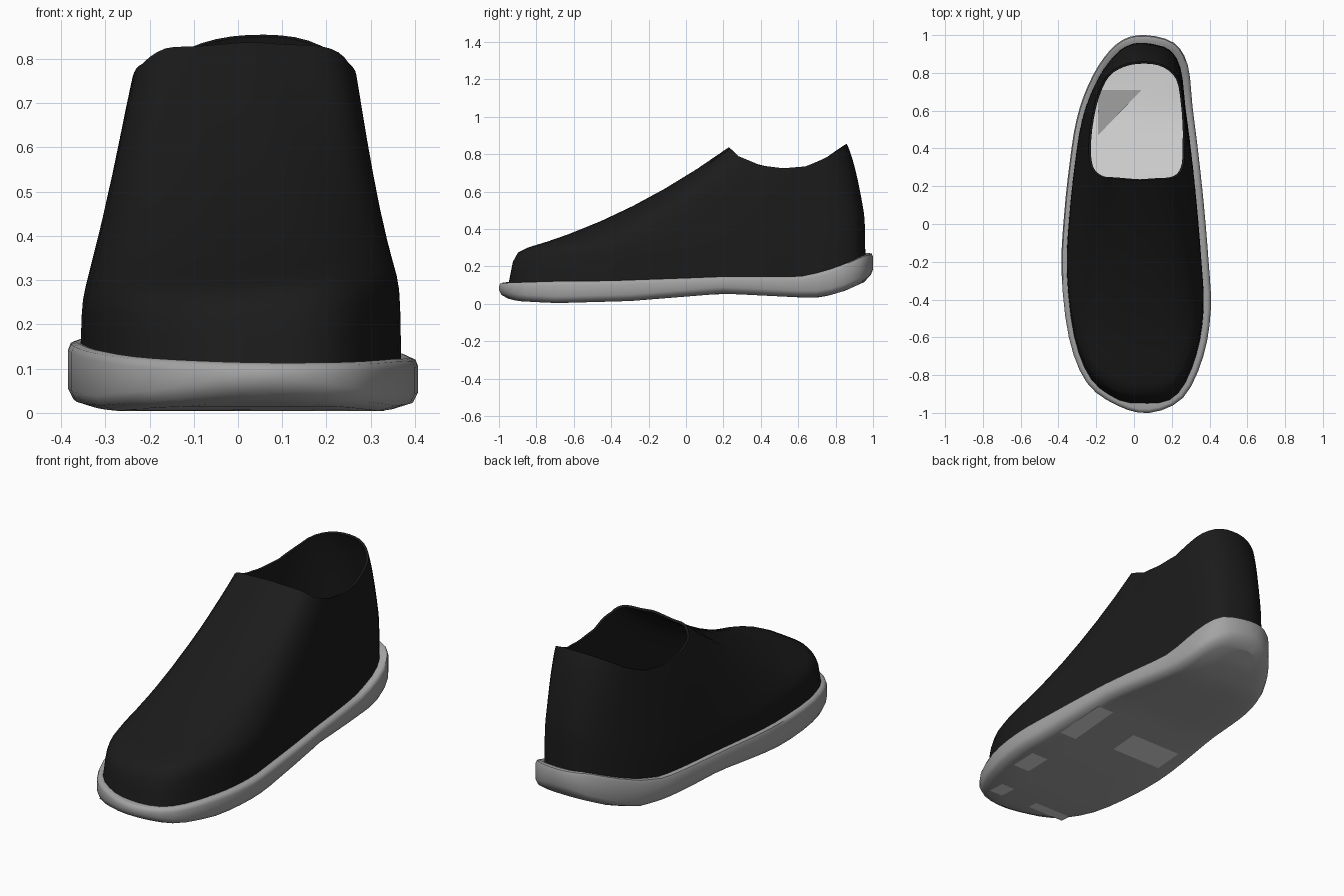
import bpy, bmesh, math
from mathutils import Vector

cube = bpy.data.objects.get("Cube")
if cube:
    bpy.data.objects.remove(cube, do_unlink=True)


def material(name, value):
    m = bpy.data.materials.new(name)
    m.use_nodes = True
    color = (value, value, value, 1)
    m.diffuse_color = color
    m.node_tree.nodes["Principled BSDF"].inputs["Base Color"].default_value = color
    return m


BLACK = material("black fabric", 0.011)
GREY = material("grey rubber", 0.37)
PALE = material("pale grey lining", 0.74)

# Matching key points: sole outline (x, y) and collar opening (x, y)
KEYS = [
    (.06, 1, .06, .86), (.21, .96, .16, .84), (.285, .84, .235, .77),
    (.31, .62, .26, .64), (.34, .38, .27, .5), (.37, .1, .268, .4),
    (.395, -.2, .265, .32), (.407, -.45, .24, .265), (.367, -.7, .19, .24),
    (.26, -.92, .1, .235), (.08, -1, .03, .23), (-.09, -.96, -.04, .235),
    (-.25, -.84, -.1, .24), (-.345, -.6, -.165, .245), (-.384, -.25, -.215, .28),
    (-.37, .05, -.235, .33), (-.34, .33, -.24, .42), (-.305, .55, -.226, .55),
    (-.245, .73, -.195, .68), (-.16, .88, -.14, .79), (-.06, .975, -.05, .845)]

# Height profiles along the length: (y, z)
SOLE_TOP = [(-1, .113), (-.7, .13), (0, .153), (.2, .16), (.6, .157), (.73, .183), (.85, .225),
            (.95, .268), (1, .275)]
SOLE_LOW = [(-1, .04), (-.9, .015), (-.7, .004), (-.3, .015), (.2, .055), (.6, .035), (.73, .035),
            (.85, .07), (.95, .115), (1, .15)]
COLLAR = [(.23, .838), (.28, .79), (.4, .74), (.52, .725), (.64, .735), (.75, .78), (.86, .855)]


def height(profile, y):
    if y <= profile[0][0]:
        return profile[0][1]
    for (y0, z0), (y1, z1) in zip(profile, profile[1:]):
        if y <= y1:
            return z0 + (z1 - z0) * (y - y0) / (y1 - y0)
    return profile[-1][1]


def top_z(x, y):
    return height(SOLE_TOP, y) - 0.04 * x * min(1, (y + 1.2) / .8)


def bed_z(x, y):
    """Footbed: just under the lip, kept shallow at the heel."""
    z = top_z(x, y) - .01
    return min(z, .15 + .35 * (z - .15))


def low_z(x, y):
    return height(SOLE_LOW, y)


def smooth_loop(points, steps=3):
    """Closed Catmull-Rom curve through the points."""
    n, out = len(points), []
    for i in range(n):
        a, b, c, d = (points[(i + k) % n] for k in (-1, 0, 1, 2))
        for s in range(steps):
            t = s / steps
            out.append(0.5 * (2 * b + (c - a) * t + (2 * a - 5 * b + 4 * c - d) * t ** 2
                              + (3 * b - a - 3 * c + d) * t ** 3))
    return out


outline = smooth_loop([Vector(k[:2]) for k in reversed(KEYS)])
collar = smooth_loop([Vector(k[2:]) for k in reversed(KEYS)])
N = len(outline)


def inset(i, d):
    t = (outline[(i + 1) % N] - outline[i - 1]).normalized()
    return outline[i] - Vector((t.y, -t.x)) * d


def smooth(obj, angle=50):
    bpy.ops.object.select_all(action='DESELECT')
    obj.select_set(True)
    bpy.context.view_layer.objects.active = obj
    bpy.ops.object.shade_smooth_by_angle(angle=math.radians(angle))


def finish(name, bm, mat):
    mesh = bpy.data.meshes.new(name)
    bm.to_mesh(mesh)
    bm.free()
    mesh.materials.append(mat)
    obj = bpy.data.objects.new(name, mesh)
    bpy.context.collection.objects.link(obj)
    smooth(obj)
    return obj


def loft(name, rings, mat):
    """Skin a stack of closed rings with quads."""
    bm = bmesh.new()
    rows = [[bm.verts.new(p) for p in ring] for ring in rings]
    for r0, r1 in zip(rows, rows[1:]):
        for i in range(N):
            j = (i + 1) % N
            bm.faces.new((r0[i], r0[j], r1[j], r1[i]))
    return finish(name, bm, mat)


def flat_ring(d, width, surface, lift=0.0):
    """Outline inset by d, squeezed towards the middle line by width."""
    ring = []
    for i in range(N):
        p = inset(i, d)
        x = 0.02 + (p.x - 0.02) * width
        ring.append((x, p.y, surface(x, p.y) + lift))
    return ring


# Sole: underside, rounded wall, top lip and footbed (halves overlap at the middle)
OVERLAP = -.03
loft("sole", [
    flat_ring(.05, OVERLAP, low_z), flat_ring(.05, .5, low_z), flat_ring(.05, 1, low_z),
    flat_ring(.012, 1, low_z, .012), flat_ring(0, 1, low_z, .035),
    flat_ring(0, 1, top_z, -.02), flat_ring(.006, 1, top_z, -.005),
    flat_ring(.02, 1, top_z), flat_ring(.06, 1, top_z, -.01), flat_ring(.07, 1, bed_z),
    flat_ring(.07, .5, bed_z), flat_ring(.07, OVERLAP, bed_z)], GREY)

# Insole: pale sheet on the footbed
loft("insole", [flat_ring(.06, w, bed_z, .005) for w in (1, .5, OVERLAP)], PALE)

# Upper: wall rising from the sole, rounded shoulder, then slope to the collar
STAGES = [.06, .15, .25, .4, .55, .7, .85, 1]
columns = []
for i in range(N):
    front = min(1, max(0, (0.5 - outline[i].y) / 1.3))
    back = max(0, outline[i].y) ** 4
    b = inset(i, .028 + .012 * back + .025 * max(0, outline[i].x))
    b.y = max(b.y, -.95 + .3 * (b.x - .06) ** 2)
    base = Vector((b.x, b.y, top_z(b.x, b.y) - .012))
    rim = Vector((*collar[i], height(COLLAR, collar[i].y)))
    shoulder = base.lerp(rim, .03)
    shoulder.z = base.z + .13 + .04 * front ** 3 + .07 * back + .08 * b.x
    slope = []
    for t in STAGES:
        p = shoulder.lerp(rim, t)
        p.z += (.05 - .115 * front) * 4 * t * (1 - t)
        slope.append(p)
    below = base.lerp(shoulder, .7)
    bend = (below + shoulder * 2 + slope[0]) / 4
    columns.append([base, base.lerp(shoulder, .35), below, bend] + slope)
upper = loft("upper", zip(*columns), BLACK)
wall = upper.modifiers.new("thickness", 'SOLIDIFY')
wall.thickness = .012
wall.offset = -1
bpy.ops.object.modifier_apply(modifier=wall.name)
smooth(upper)

# Heel pad: thin grey triangle on the insole
bm = bmesh.new()
pad = [(-.19, .47), (.04, .71), (-.19, .71)]
bm.faces.new([bm.verts.new((x, y, bed_z(x, y) + .009)) for x, y in pad])
finish("heel_pad", bm, GREY)

# Tread patches: thin pale plates under the sole (x, y, width, length)
PATCHES = [(-.13, -.06, .3, .16), (.29, -.03, .1, .3), (.28, -.49, .1, .15),
           (-.12, -.82, .22, .06), (.21, -.8, .08, .1)]
for n, (x, y, w, l) in enumerate(PATCHES, 1):
    bm = bmesh.new()
    bmesh.ops.create_grid(bm, x_segments=2, y_segments=6, size=.5)
    for v in bm.verts:
        px, py = x + v.co.x * w, y + v.co.y * l
        v.co = (px, py, low_z(px, py) - .003)
    bmesh.ops.reverse_faces(bm, faces=bm.faces[:])
    finish(f"tread_patch_{n}", bm, PALE)
